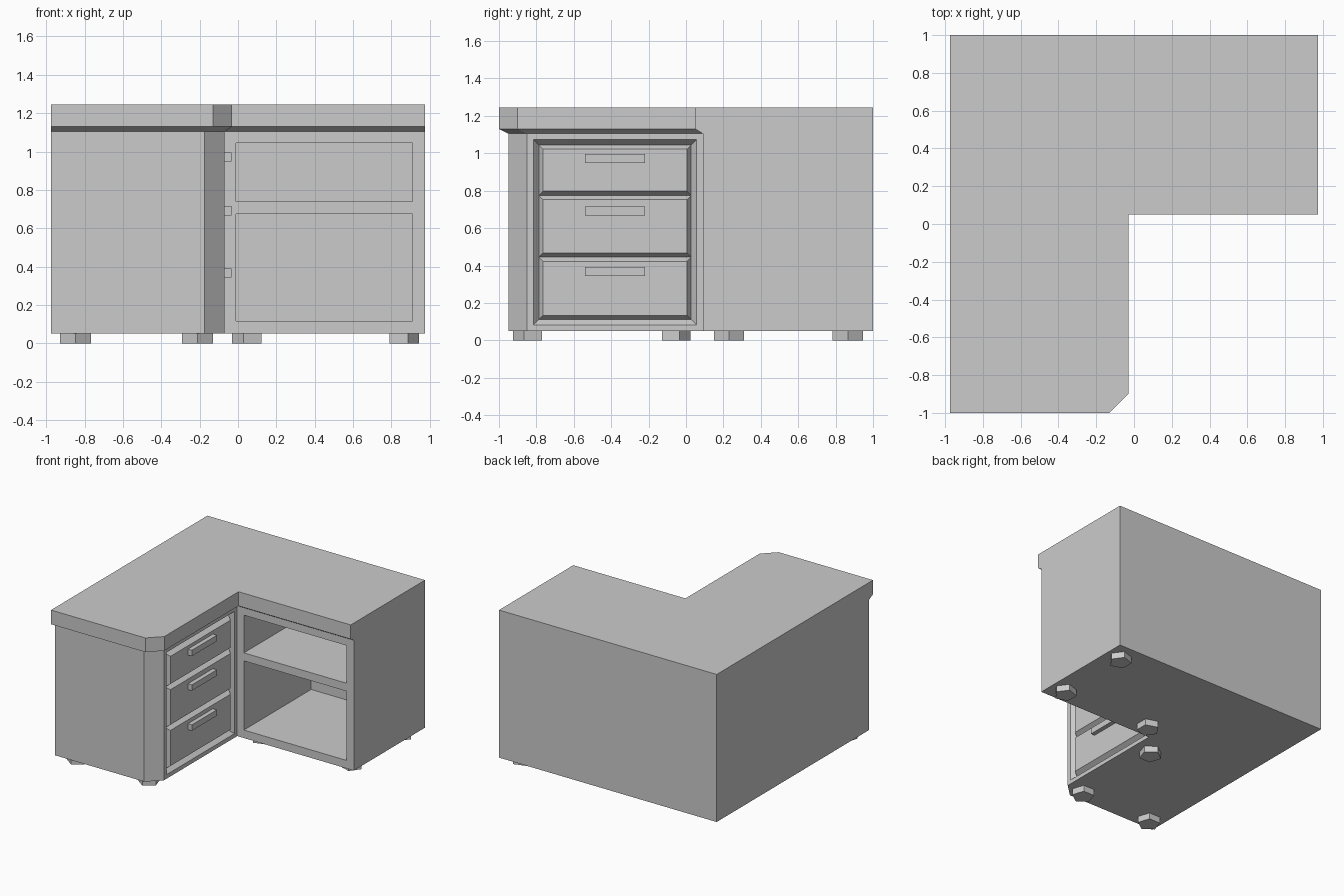
import bpy, bmesh, math

cube = bpy.data.objects.get("Cube")
if cube:
    bpy.data.objects.remove(cube, do_unlink=True)

grey = bpy.data.materials.new("plain_grey")
grey.use_nodes = True
grey.diffuse_color = (0.6, 0.6, 0.6, 1)
grey.node_tree.nodes["Principled BSDF"].inputs["Base Color"].default_value = (0.6, 0.6, 0.6, 1)


def loft(name, rings):
    """Closed solid through rings of matching points, capped at both ends."""
    bm = bmesh.new()
    loops = [[bm.verts.new(p) for p in ring] for ring in rings]
    for low, high in zip(loops, loops[1:]):
        for i in range(len(low)):
            j = (i + 1) % len(low)
            bm.faces.new((low[i], low[j], high[j], high[i]))
    bm.faces.new(loops[0][::-1])
    bm.faces.new(loops[-1])
    bmesh.ops.recalc_face_normals(bm, faces=bm.faces)
    mesh = bpy.data.meshes.new(name)
    bm.to_mesh(mesh)
    bm.free()
    mesh.materials.append(grey)
    obj = bpy.data.objects.new(name, mesh)
    bpy.context.collection.objects.link(obj)
    return obj


def flat(points, z):
    return [(x, y, z) for x, y in points]


def side_rect(x, y0, y1, z0, z1, inset=0.0):
    """Rectangle facing sideways at x, shrunk by inset."""
    y0, y1, z0, z1 = y0 + inset, y1 - inset, z0 + inset, z1 - inset
    return [(x, y0, z0), (x, y1, z0), (x, y1, z1), (x, y0, z1)]


def box(name, x0, x1, y0, y1, z0, z1):
    return loft(name, [side_rect(x, y0, y1, z0, z1) for x in (x0, x1)])


def carve(target, cutter):
    cutter.hide_render = True
    mod = target.modifiers.new("carve", "BOOLEAN")
    mod.operation = "DIFFERENCE"
    mod.solver = "EXACT"
    mod.object = cutter
    bpy.context.view_layer.objects.active = target
    bpy.ops.object.modifier_apply(modifier=mod.name)
    bpy.data.objects.remove(cutter, do_unlink=True)


# L-shaped cabinet and the overhanging worktop with its sloped underside
body = [(-.975, -.95), (-.175, -.95), (-.07, -.85), (-.07, .09), (.975, .09), (.975, 1), (-.975, 1)]
top = [(-.975, -1), (-.13, -1), (-.03, -.9), (-.03, .05), (.975, .05), (.975, 1), (-.975, 1)]
cabinet = loft("cabinet", [flat(body, .05), flat(body, 1.105)])
loft("worktop", [flat(body, 1.105), flat(top, 1.13), flat(top, 1.245)])

# Two open shelf compartments
for z0, z1 in ((.115, .675), (.74, 1.045)):
    carve(cabinet, box("shelf_cutter", -.01, .91, 0, .95, z0, z1))

# Drawer recess with splayed sides
FACE, DEPTH, SLOPE = -.07, .035, .028
opening = (-.815, .056, .083, 1.073)
carve(cabinet, loft("recess_cutter", [
    side_rect(FACE - DEPTH, *opening, SLOPE),
    side_rect(FACE + DEPTH, *opening, -SLOPE)]))

# Bevelled drawer fronts with bar handles
splits = (.111, .445, .775, 1.045)
handles = (.343, .667, .947)
for i, z in enumerate(handles):
    edges = (-.787, .028, splits[i], splits[i + 1])
    loft(f"drawer_{i + 1}", [side_rect(FACE - DEPTH - .005, *edges),
                             side_rect(FACE - DEPTH, *edges),
                             side_rect(FACE, *edges, .023)])
    box(f"drawer_handle_{i + 1}", FACE - .005, FACE + .035, -.54, -.22, z, z + .048)

# Five-sided feet, each with one corner pointing outward
feet = ((-.848, -.84, 270), (-.21, -.84, 270), (-.21, -.06, 90),
        (.055, .23, 180), (.86, .23, 0), (.86, .865, 0))
for n, (x, y, turn) in enumerate(feet):
    angles = [math.radians(turn + 72 * k) for k in range(5)]
    ring = [(x + .085 * math.cos(a), y + .085 * math.sin(a)) for a in angles]
    loft(f"foot_{n + 1}", [flat(ring, 0), flat(ring, .05)])
